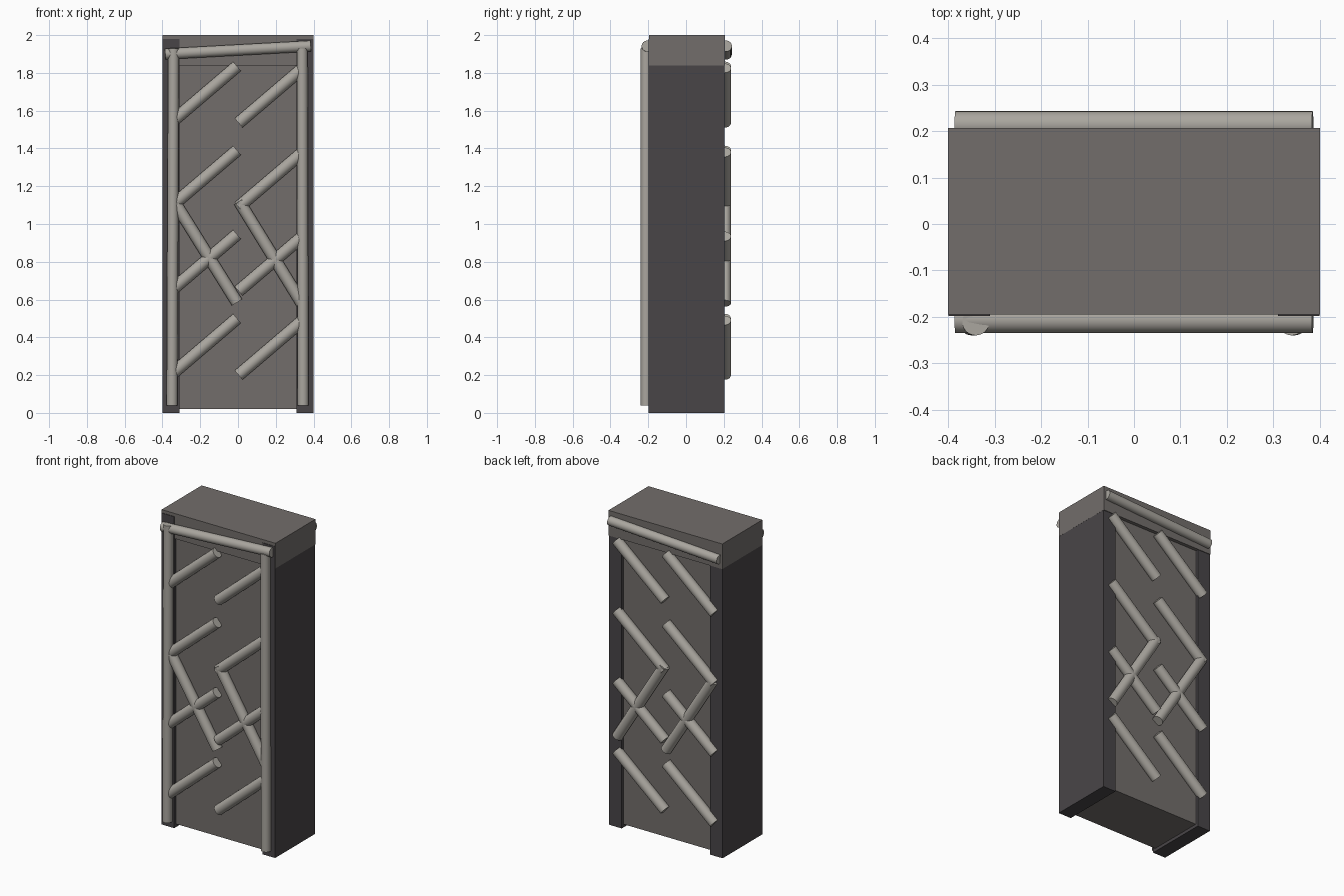
import bpy
from mathutils import Vector

if "Cube" in bpy.data.objects:
    bpy.data.objects.remove(bpy.data.objects["Cube"])


def material(name, value):
    m = bpy.data.materials.new(name)
    m.diffuse_color = (*value, 1)
    m.use_nodes = True
    m.node_tree.nodes["Principled BSDF"].inputs["Base Color"].default_value = m.diffuse_color
    return m


DARK = material("dark_frame", (0.066, 0.06, 0.064))
BODY = material("grey_panel", (0.17, 0.155, 0.147))
PIPE = material("pale_pipe", (0.40, 0.38, 0.345))


def box(name, lo, hi, mat):
    lo, hi = Vector(lo), Vector(hi)
    bpy.ops.mesh.primitive_cube_add(size=1, location=(lo + hi) / 2)
    ob = bpy.context.object
    ob.name = name
    ob.scale = hi - lo
    bpy.ops.object.transform_apply(location=False, rotation=False, scale=True)
    ob.data.materials.append(mat)


def rod(name, a, b, r):
    # capped cylinder running from point a to point b
    a, b = Vector(a), Vector(b)
    d = b - a
    bpy.ops.mesh.primitive_cylinder_add(vertices=32, radius=r, depth=d.length,
                                        location=(a + b) / 2,
                                        rotation=d.to_track_quat('Z', 'Y').to_euler())
    ob = bpy.context.object
    ob.name = name
    ob.data.materials.append(PIPE)
    bpy.ops.object.shade_smooth_by_angle()


# Frame: two posts, a lintel and the recessed door panel
box("left_post", (-0.4, -0.198, 0), (-0.31, 0.203, 1.98), DARK)
box("right_post", (0.31, -0.198, 0), (0.4, 0.203, 1.98), DARK)
box("lintel", (-0.4005, -0.195, 1.84), (0.4005, 0.207, 2.0), BODY)
box("door_panel", (-0.33, -0.18, 0.02), (0.33, 0.185, 1.9), BODY)

# Upright pipes on the front only
rod("left_upright_pipe", (-0.349, -0.211, 0.04), (-0.341, -0.211, 1.93), 0.029)
rod("right_upright_pipe", (0.345, -0.211, 0.04), (0.34, -0.211, 1.93), 0.029)

# Pipes repeated on both faces
for side, y, top_y in (("front", -0.2, -0.206), ("back", 0.206, 0.214)):
    rod(side + "_top_pipe", (-0.385, top_y, 1.90), (0.385, top_y, 1.942), 0.029)
    for i in range(4):
        dz = -0.445 * i
        rod(f"{side}_left_slant_{i + 1}", (-0.345, y, 1.545 + dz), (-0.005, y, 1.835 + dz), 0.032)
        rod(f"{side}_right_slant_{i + 1}", (0.003, y, 1.535 + dz), (0.343, y, 1.825 + dz), 0.032)
    rod(side + "_left_cross", (-0.335, y, 1.115), (-0.005, y, 0.585), 0.032)
    rod(side + "_right_cross", (0.006, y, 1.12), (0.338, y, 0.58), 0.032)
